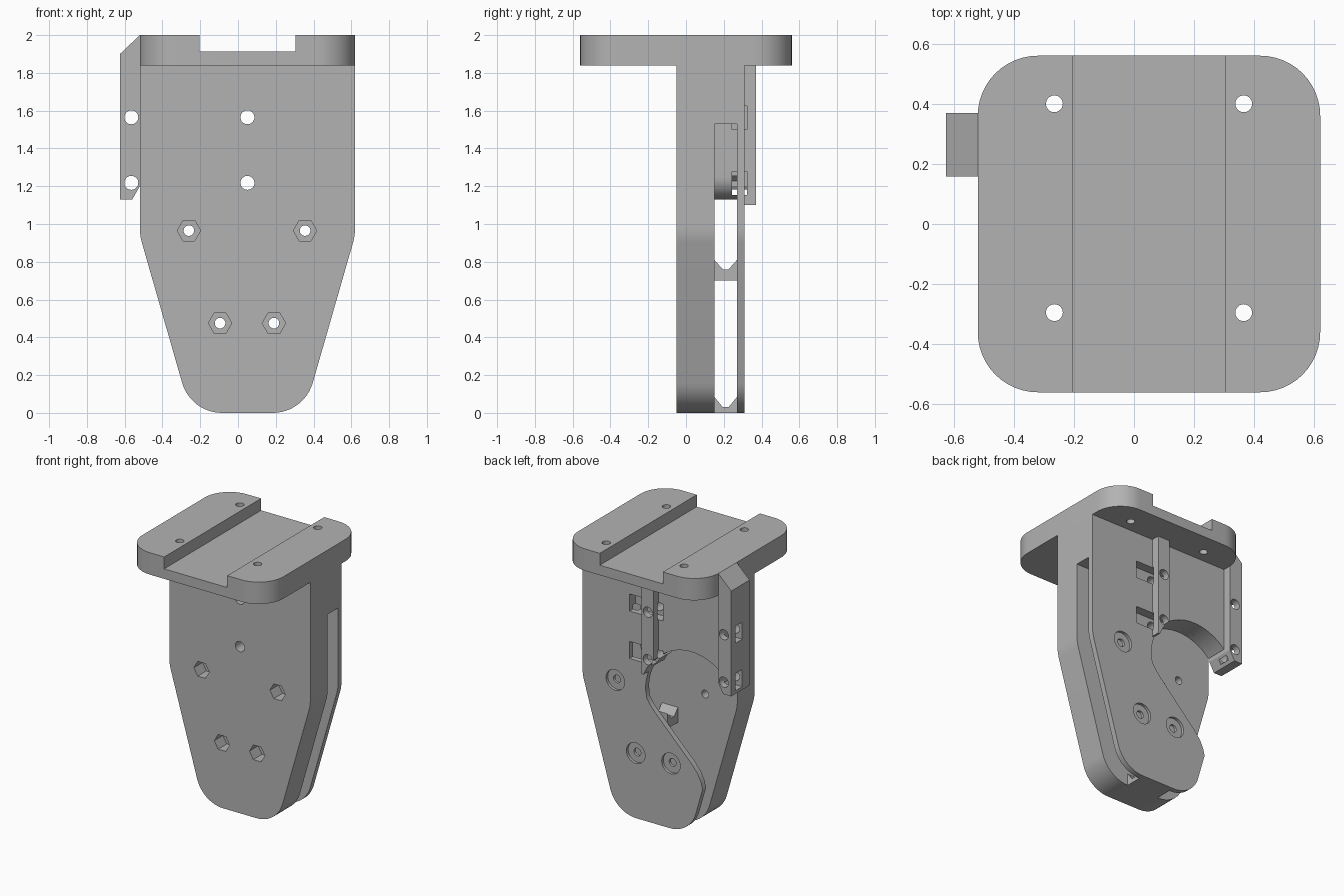
import bpy, bmesh
from math import sin, cos, tan, pi, radians
from mathutils import Vector

cube = bpy.data.objects.get("Cube")
if cube:
    bpy.data.objects.remove(cube, do_unlink=True)

gray = bpy.data.materials.new("plain_gray")
gray.use_nodes = True
GRAY = (0.45, 0.45, 0.45, 1)
gray.diffuse_color = GRAY
gray.node_tree.nodes["Principled BSDF"].inputs["Base Color"].default_value = GRAY


def prism(name, pts, lo, hi, axis="y"):
    """Extrude a flat outline along an axis."""
    place = {"x": lambda a, b, d: (d, a, b),
             "y": lambda a, b, d: (a, d, b),
             "z": lambda a, b, d: (a, b, d)}[axis]
    bm = bmesh.new()
    base = bm.faces.new([bm.verts.new(place(a, b, lo)) for a, b in pts])
    ext = bmesh.ops.extrude_face_region(bm, geom=[base])
    moved = [g for g in ext["geom"] if isinstance(g, bmesh.types.BMVert)]
    bmesh.ops.translate(bm, verts=moved, vec=place(0, 0, hi - lo))
    bmesh.ops.recalc_face_normals(bm, faces=bm.faces)
    mesh = bpy.data.meshes.new(name)
    bm.to_mesh(mesh)
    bm.free()
    mesh.materials.append(gray)
    obj = bpy.data.objects.new(name, mesh)
    bpy.context.collection.objects.link(obj)
    return obj


def ring(a, b, r, n=32, start=0.0, sweep=2 * pi):
    """Points of a circle, or of an arc when the sweep is partial."""
    steps = n if sweep >= 2 * pi else n - 1
    return [(a + r * cos(start + sweep * i / steps),
             b + r * sin(start + sweep * i / steps)) for i in range(n)]


def rect(a0, a1, b0, b1):
    return [(a0, b0), (a1, b0), (a1, b1), (a0, b1)]


def rounded(corners, n=12):
    """Round each (a, b, radius) corner of an outline."""
    out = []
    for i, (a, b, r) in enumerate(corners):
        p = Vector((a, b))
        if r == 0:
            out.append((a, b))
            continue
        u = (Vector(corners[i - 1][:2]) - p).normalized()
        v = (Vector(corners[(i + 1) % len(corners)][:2]) - p).normalized()
        half = u.angle(v) / 2
        centre = p + (u + v).normalized() * (r / sin(half))
        s, e = p + u * (r / tan(half)) - centre, p + v * (r / tan(half)) - centre
        total = s.angle(e)
        for k in range(n + 1):
            t = k / n
            w = (s * sin((1 - t) * total) + e * sin(t * total)) / sin(total)
            out.append(tuple(centre + w))
    return out


def cut(target, *cutters):
    """Subtract helpers from a part."""
    bpy.context.view_layer.objects.active = target
    for c in cutters:
        mod = target.modifiers.new("cut", "BOOLEAN")
        mod.operation, mod.solver, mod.object = "DIFFERENCE", "EXACT", c
        bpy.ops.object.modifier_apply(modifier=mod.name)


# Main dimensions
MID, LEFT, RIGHT = 0.05, -0.52, 0.62
FRONT, BACK, SLOT0, SLOT1 = -0.05, 0.31, 0.15, 0.27
HUB = (-0.26, 0.965)
HUB_R = 0.37
helpers = []


def helper(*args, **kw):
    c = prism("cutter", *args, **kw)
    c.hide_render = True
    helpers.append(c)
    return c


# Mounting plate with channel and screw holes
plate = prism("mounting_plate", rounded([
    (LEFT, -0.56, 0.2), (RIGHT, -0.56, 0.2), (RIGHT, 0.56, 0.2), (LEFT, 0.56, 0.2)]),
    1.84, 2.0, "z")
cut(plate, helper(rect(-0.205, 0.305, 1.913, 2.1), -1, 1))
for x in (-0.265, 0.365):
    for y in (-0.295, 0.4):
        cut(plate, helper(ring(x, y, 0.028), 1.5, 2.5, axis="z"))

# Tapered body
body = prism("tapered_body", rounded([
    (LEFT, 1.84, 0), (LEFT, 0.94, 0.3), (MID - 0.3, 0, 0.22),
    (MID + 0.3, 0, 0.22), (RIGHT, 0.94, 0.3), (RIGHT, 1.84, 0)]), FRONT, BACK)

# Inner slot: hub arc on one side, rounded wall on the other
wall_x = 0.2
slot = ring(*HUB, HUB_R, 40, radians(134.5), radians(-108))
slot += ring(wall_x - 0.12, 1.25, 0.12, 12, -pi / 2, pi / 2)
slot += [(wall_x, 1.53), (0.8, 1.53), (0.8, -0.2), (-0.8, -0.2), (-0.8, slot[0][1])]
cut(body, helper(slot, SLOT0, SLOT1))

# Opening through the back wall, following the hub and then a diagonal
opening = ring(*HUB, HUB_R, 48, radians(134.5), radians(-134.5))
opening += [(0.1, 0.9), (0.07, 0.855), (0.03, 0.81), (-0.26, 0.52), (-0.31, 0.46),
            (-0.34, 0.4), (-0.353, 0.34), (-0.8, 0.34), (-0.8, opening[0][1])]
open_cut = helper(opening, SLOT0 + 0.05, 0.5)
cut(body, open_cut)

# Rail strips on the back
rib = prism("centre_rail", rect(0.005, 0.1, 1.1, 1.84), BACK, 0.37)
cut(rib, open_cut)
side = prism("side_rail", [(LEFT, 2.0), (-0.625, 1.9), (-0.625, 1.13), (-0.56, 1.13),
                           (LEFT, 1.2)], 0.158, 0.37)

# Rail screw holes and nut pockets
for z in (1.565, 1.218):
    bolt = helper(ring(MID, z, 0.037), -0.5, 0.6)
    pocket = helper(rect(0.243, 0.322, z - 0.065, z + 0.06), -0.03, 0.24, axis="x")
    cut(body, bolt, pocket)
    cut(rib, bolt, pocket)
    side_bolt = helper(ring(-0.565, z, 0.037), -0.5, 0.6)
    cut(side, side_bolt,
        helper(rect(0.243, 0.322, z - 0.065, z + 0.06), -0.7, -0.53, axis="x"))
    cut(body, side_bolt)

# Clamp screws: hex nut recess in front, round recess behind
for x, z in (HUB, (0.355, 0.965), (-0.095, 0.475), (0.19, 0.475)):
    cut(body, helper(ring(x, z, 0.028), -0.5, 0.6),
        helper(ring(x, z, 0.062, 6), -0.3, FRONT + 0.1),
        helper(ring(x, z, 0.075), BACK - 0.02, 0.5))

# Grooved guides inside the slot
for name, x0, x1, z0, z1, dip in (("upper_guide", -0.04, 0.09, 0.70, 0.81, 0.05),
                                  ("lower_guide", -0.08, 0.18, 0.0, 0.085, 0.055)):
    mid = (SLOT0 + SLOT1) / 2
    prism(name, [(SLOT0, z0), (SLOT1, z0), (SLOT1, z1), (mid + 0.015, z1 - dip),
                 (mid - 0.015, z1 - dip), (SLOT0, z1)], x0, x1, "x")

for c in helpers:
    bpy.data.objects.remove(c, do_unlink=True)

# Smooth the round faces, keep hard edges
for obj in [o for o in bpy.context.scene.objects if o.type == "MESH"]:
    bpy.ops.object.select_all(action="DESELECT")
    obj.select_set(True)
    bpy.context.view_layer.objects.active = obj
    bpy.ops.object.shade_smooth_by_angle(angle=radians(25))
